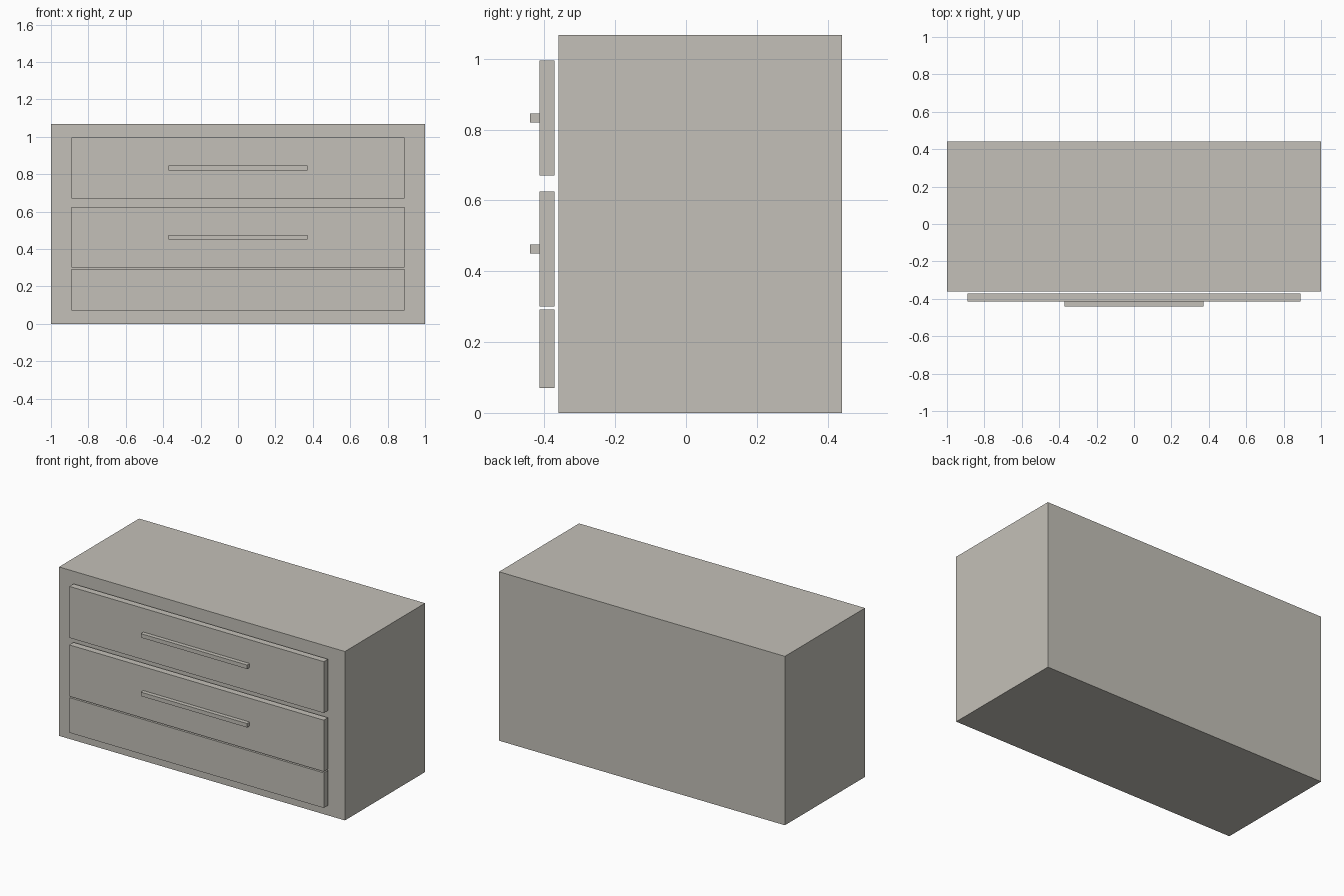
import bpy

cube = bpy.data.objects.get("Cube")
if cube:
    bpy.data.objects.remove(cube, do_unlink=True)

# Single warm grey finish
COLOUR = (0.55, 0.53, 0.48, 1.0)
finish = bpy.data.materials.new("warm_grey")
finish.use_nodes = True
finish.diffuse_color = COLOUR
finish.node_tree.nodes["Principled BSDF"].inputs["Base Color"].default_value = COLOUR


def box(name, half_width, y0, y1, z0, z1):
    """Box centred on x = 0, spanning the given depth and height."""
    bpy.ops.mesh.primitive_cube_add(size=1, location=(0, (y0 + y1) / 2, (z0 + z1) / 2))
    obj = bpy.context.object
    obj.name = name
    obj.scale = (2 * half_width, y1 - y0, z1 - z0)
    bpy.ops.object.transform_apply(location=False, rotation=False, scale=True)
    obj.data.materials.append(finish)
    return obj


# Cabinet body
box("cabinet_body", 1.0, -0.36, 0.44, 0.0, 1.068)

# Drawer fronts, set slightly ahead of the body
BACK, FACE, GRIP = -0.372, -0.414, -0.44
for name, z0, z1 in (("upper", 0.67, 0.995), ("middle", 0.30, 0.625), ("lower", 0.07, 0.292)):
    box(name + "_drawer_front", 0.89, FACE, BACK, z0, z1)
    # Bar handles on the two tall drawers
    if name != "lower":
        box(name + "_handle", 0.372, GRIP, FACE, z0 + 0.15, z0 + 0.175)
